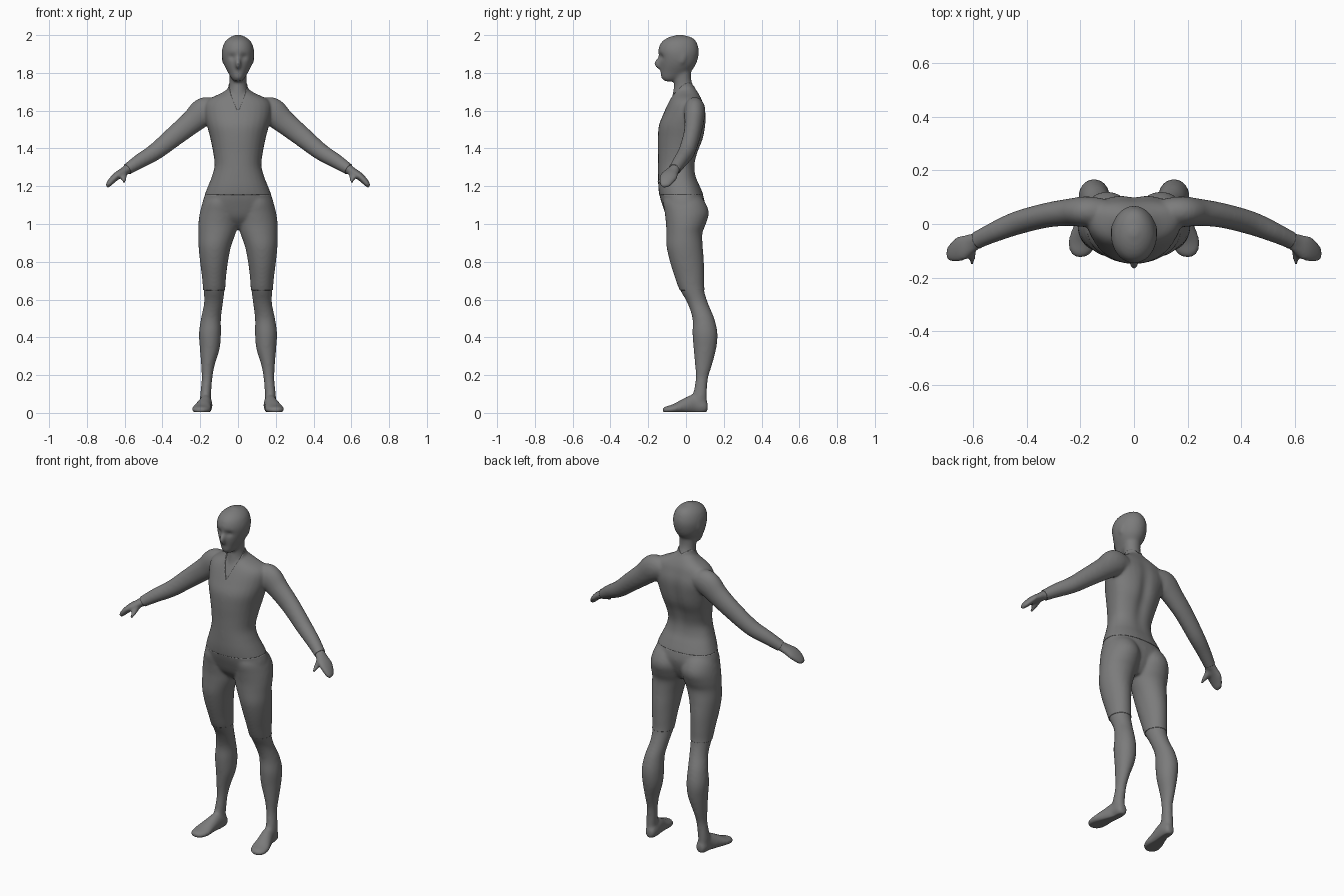
import bpy, bmesh, math
from mathutils import Vector

N = 28
X, Y = Vector((1, 0, 0)), Vector((0, 1, 0))
body = bmesh.new()
grey = bpy.data.materials.new("dark_grey")
grey.diffuse_color = (.2, .2, .2, 1)


def spline(rows, steps=5):
    """Catmull-Rom through rows of numbers"""
    out = []
    for i in range(len(rows) - 1):
        quad = zip(rows[max(i - 1, 0)], rows[i], rows[i + 1], rows[min(i + 2, len(rows) - 1)])
        quad = list(quad)
        for k in range(steps):
            t = k / steps
            out.append([b + .5 * t * (c - a + t * (2*a - 5*b + 4*c - d + t * (3*(b - c) + d - a)))
                        for a, b, c, d in quad])
    return out + [list(rows[-1])]


def skin(rings):
    """Closed tube through rings of points"""
    loops = [[body.verts.new(p) for p in r] for r in rings]
    faces = [body.faces.new(loops[0]), body.faces.new(loops[-1])]
    for a, b in zip(loops, loops[1:]):
        for i in range(N):
            j = (i + 1) % N
            faces.append(body.faces.new((a[i], a[j], b[j], b[i])))
    bmesh.ops.recalc_face_normals(body, faces=faces)


def stack(rows, side=1, e=1.0):
    """Horizontal sections: z, inner x, outer x, widest y, front y, back y"""
    rings = []
    for z, x0, x1, yc, yf, yb in spline(rows):
        r = []
        for i in range(N):
            a = math.tau * i / N
            c, s = math.cos(a), math.sin(a)
            c = math.copysign(abs(c) ** e, c)
            s = math.copysign(abs(s) ** e, s)
            y = yc + (s * (yb - yc) if s > 0 else -s * (yf - yc))
            r.append((side * ((x0 + x1) / 2 + c * (x1 - x0) / 2), y, z))
        rings.append(r)
    skin(rings)


def limb(rows, ref, side=1):
    """Sections across a path: x, y, z, radius along ref, other radius"""
    rows = spline(rows)
    pts = [Vector(r[:3]) for r in rows]
    rings = []
    for i, row in enumerate(rows):
        d = (pts[min(i + 1, len(pts) - 1)] - pts[max(i - 1, 0)]).normalized()
        u = (ref - d * d.dot(ref)).normalized()
        v = d.cross(u)
        r = []
        for k in range(N):
            a = math.tau * k / N
            p = pts[i] + u * row[3] * math.cos(a) + v * row[4] * math.sin(a)
            r.append((side * p.x, p.y, p.z))
        rings.append(r)
    skin(rings)


def sym(rows):
    return [(z, -w, w, yc, f, b) for z, w, yc, f, b in rows]


# Head, nose and neck
stack(sym([(1.755, .022, -.09, -.115, -.05), (1.775, .038, -.075, -.132, -.01),
           (1.80, .052, -.055, -.135, .02), (1.84, .073, -.04, -.139, .05),
           (1.88, .084, -.04, -.141, .064), (1.92, .085, -.04, -.147, .068),
           (1.96, .072, -.04, -.132, .057), (1.985, .048, -.035, -.10, .036),
           (1.998, .022, -.035, -.06, -.005), (2.003, .006, -.035, -.04, -.03)]))
limb([(0, -.128, 1.90, .008, .012), (0, -.137, 1.872, .012, .016),
      (0, -.149, 1.849, .016, .020), (0, -.136, 1.828, .011, .014)], X)
stack(sym([(1.62, .065, .02, -.08, .06), (1.68, .062, .01, -.072, .06),
           (1.73, .047, -.01, -.064, .04), (1.77, .046, -.015, -.066, .027),
           (1.84, .05, -.02, -.07, .03)]))

# Torso
stack(sym([(.975, .03, .0, -.035, .04), (1.0, .08, -.01, -.065, .06),
           (1.04, .15, -.01, -.098, .08), (1.10, .185, -.01, -.122, .096),
           (1.15, .174, -.01, -.137, .089), (1.20, .155, -.02, -.143, .07),
           (1.25, .135, -.03, -.144, .05), (1.31, .12, -.03, -.144, .045),
           (1.38, .128, -.015, -.144, .062), (1.45, .142, .0, -.145, .09),
           (1.52, .16, .01, -.14, .102), (1.58, .175, .03, -.117, .103),
           (1.63, .175, .035, -.095, .09), (1.66, .15, .03, -.08, .08),
           (1.688, .09, .02, -.065, .065), (1.71, .055, .01, -.05, .05)]), e=.9)

for s in (1, -1):
    # Ear
    limb([(.079, -.022, 1.85, .008, .006), (.081, -.016, 1.88, .015, .006),
          (.080, -.012, 1.905, .008, .005)], Y, s)
    # Leg
    stack([(1.17, .04, .14, .0, -.10, .05), (1.12, .012, .18, .0, -.118, .095),
           (1.06, .0, .199, .0, -.11, .118), (1.0, .004, .207, -.005, -.103, .102),
           (.95, .016, .207, -.01, -.102, .084), (.88, .04, .206, -.01, -.10, .086),
           (.80, .056, .198, .0, -.082, .092), (.72, .066, .188, .02, -.057, .094),
           (.65, .071, .182, .035, -.031, .096), (.58, .08, .18, .06, .008, .117),
           (.50, .09, .196, .09, .034, .15), (.42, .09, .207, .1, .034, .167),
           (.34, .097, .202, .1, .04, .16), (.25, .124, .195, .09, .048, .137),
           (.18, .136, .192, .085, .051, .116), (.10, .142, .20, .08, .036, .111),
           (.04, .145, .20, .07, .01, .112)], s)
    # Foot
    limb([(.168, .115, .03, .018, .02), (.168, .098, .032, .031, .037),
          (.17, .045, .045, .034, .052), (.182, -.01, .034, .042, .04),
          (.193, -.065, .021, .052, .025), (.204, -.105, .015, .040, .019),
          (.208, -.124, .013, .014, .01)], X, s)
    # Arm
    limb([(.11, .045, 1.605, .045, .05), (.175, .046, 1.597, .053, .071),
          (.243, .043, 1.541, .047, .059), (.328, .032, 1.472, .042, .051),
          (.435, .004, 1.385, .040, .042), (.52, -.03, 1.333, .034, .035),
          (.585, -.06, 1.29, .029, .027), (.60, -.067, 1.28, .029, .025)], Y, s)
    # Palm with closed fingers
    limb([(.58, -.058, 1.293, .028, .025), (.61, -.074, 1.275, .038, .022),
          (.642, -.09, 1.254, .047, .021), (.668, -.103, 1.23, .042, .018),
          (.687, -.113, 1.207, .029, .014), (.696, -.117, 1.194, .01, .007)], Y, s)
    # Thumb
    limb([(.60, -.078, 1.274, .018, .016), (.605, -.105, 1.252, .017, .016),
          (.604, -.130, 1.234, .013, .013), (.602, -.149, 1.219, .008, .008)], X, s)

# Blend everything into one smooth body
mesh = bpy.data.meshes.new("body_base")
body.to_mesh(mesh)
base = bpy.data.objects.new("body_base", mesh)
bpy.context.collection.objects.link(base)
rm = base.modifiers.new("Blend", 'REMESH')
rm.mode = 'VOXEL'
rm.voxel_size = .008
sm = base.modifiers.new("Soften", 'SMOOTH')
sm.factor = .5
sm.iterations = 10
dep = bpy.context.evaluated_depsgraph_get()
blend = bpy.data.meshes.new_from_object(base.evaluated_get(dep))
bpy.data.objects.remove(base)


def bell(d, width):
    return math.exp(-(d / width) ** 2)


# Spine groove and eye sockets
for v in blend.vertices:
    x, y, z = v.co
    if y > 0 and z < 1.75:
        v.co.y -= .014 * bell(x, .035) * bell(z - 1.45, .16)
    if y < -.08 and z > 1.8:
        v.co.y += .009 * bell(abs(x) - .032, .018) * bell(z - 1.885, .016)


def piece(name, cuts, swell=0.0):
    """Half of the body on the positive side of every cut plane, mirrored"""
    bm = bmesh.new()
    bm.from_mesh(blend)
    for co, no in [((0, 0, 0), (1, 0, 0))] + cuts:
        bmesh.ops.bisect_plane(bm, geom=bm.verts[:] + bm.edges[:] + bm.faces[:], dist=1e-5,
                               plane_co=co, plane_no=no, clear_inner=True)
    bm.normal_update()
    for v in bm.verts:
        mid = abs(v.co.x) < 1e-4
        v.co += v.normal * swell
        v.co.z = max(v.co.z, 0.004)
        if mid:
            v.co.x = 0
    me = bpy.data.meshes.new(name)
    bm.to_mesh(me)
    bm.free()
    me.shade_smooth()
    me.materials.clear()
    me.materials.append(grey)
    ob = bpy.data.objects.new(name, me)
    bpy.context.collection.objects.link(ob)
    mir = ob.modifiers.new("Mirror", 'MIRROR')
    mir.use_clip = True
    if swell:
        hem = ob.modifiers.new("Hem", 'SOLIDIFY')
        hem.thickness = .006
        hem.offset = -1
        hem.use_rim_only = True


# Cut lines of the clothing
UP, DOWN = Vector((0, 0, 1)), Vector((0, 0, -1))
collar, collar_n = Vector((0, -.12, 1.585)), Vector((-1.45, -.85, 1.04))
wrist, wrist_n = Vector((.585, -.06, 1.29)), Vector((.75, -.35, -.5))
waist, knee = Vector((0, 0, 1.155)), Vector((0, 0, .65))

piece("head_and_neck", [(collar + Vector((0, 0, 0)), collar_n)])
piece("shirt", [(collar, -collar_n), (wrist, -wrist_n), (waist, UP)], .004)
piece("hands", [(wrist, wrist_n), (waist, UP)])
piece("shorts", [(waist, DOWN), (knee, UP)], .003)
piece("lower_legs", [(knee, DOWN)])
